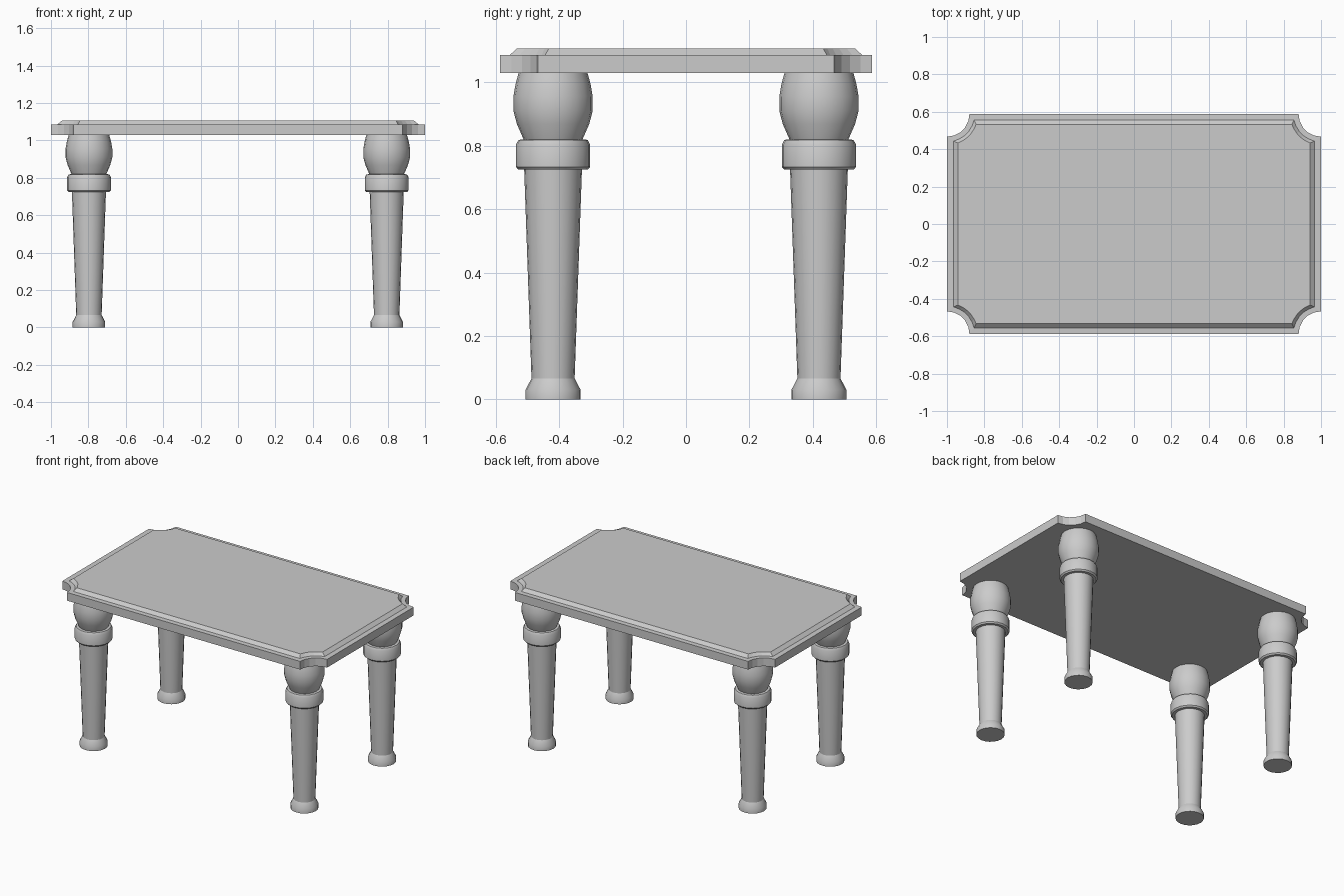
import bpy, bmesh, math

if "Cube" in bpy.data.objects:
    bpy.data.objects.remove(bpy.data.objects["Cube"])

HALF_X, HALF_Y = 1.0, 0.587


def make_object(name, bm):
    bmesh.ops.recalc_face_normals(bm, faces=bm.faces[:])
    mesh = bpy.data.meshes.new(name)
    bm.to_mesh(mesh)
    bm.free()
    ob = bpy.data.objects.new(name, mesh)
    bpy.context.collection.objects.link(ob)
    return ob


def loft(name, loops):
    """Skin a stack of equal-length closed loops and cap both ends."""
    bm = bmesh.new()
    rings = [[bm.verts.new(p) for p in loop] for loop in loops]
    n = len(rings[0])
    for a, b in zip(rings, rings[1:]):
        for i in range(n):
            j = (i + 1) % n
            bm.faces.new((a[i], a[j], b[j], b[i]))
    bm.faces.new(rings[0][::-1])
    bm.faces.new(rings[-1])
    return make_object(name, bm)


def outline(hx, hy, r, z, steps=5):
    """Rectangle whose corners are scooped by arcs centred on the outer corners."""
    t0 = math.acos((HALF_X - hx) / r)
    t1 = math.asin((HALF_Y - hy) / r)
    quarter = []
    for i in range(steps + 1):
        t = t0 + (t1 - t0) * i / steps
        quarter.append((HALF_X - r * math.cos(t), HALF_Y - r * math.sin(t)))
    pts = []
    for sx, sy in ((1, 1), (-1, 1), (-1, -1), (1, -1)):
        arc = quarter if sx * sy > 0 else quarter[::-1]
        pts += [(x * sx, y * sy, z) for x, y in arc]
    return pts


# Table top: slab with a ledge and a bevelled raised panel
loft("table_top", [
    outline(1.0, HALF_Y, 0.12, 1.029),
    outline(1.0, HALF_Y, 0.12, 1.085),
    outline(0.965, 0.555, 0.148, 1.086),
    outline(0.941, 0.533, 0.165, 1.106),
])

# Turned leg profile (radius, height): foot, shaft, collar, bulb
PROFILE = [
    (0.087, 0.0), (0.087, 0.03), (0.068, 0.066), (0.091, 0.724),
    (0.109, 0.724), (0.117, 0.733), (0.117, 0.803), (0.109, 0.818),
    (0.093, 0.82), (0.114, 0.868), (0.125, 0.91), (0.125, 0.955),
    (0.118, 0.995), (0.107, 1.035),
]
SIDES = 20


def leg(name, cx, cy):
    ring = [2 * math.pi * i / SIDES for i in range(SIDES)]
    ob = loft(name, [[(r * math.cos(a), r * math.sin(a), z) for a in ring]
                     for r, z in PROFILE])
    ob.location = (cx, cy, 0)
    bpy.ops.object.select_all(action='DESELECT')
    ob.select_set(True)
    bpy.context.view_layer.objects.active = ob
    bpy.ops.object.shade_smooth_by_angle(angle=math.radians(28))


# Four legs
for side, x in (("left", -0.797), ("right", 0.795)):
    for end, y in (("front", -0.419), ("back", 0.419)):
        leg(f"{end}_{side}_leg", x, y)
